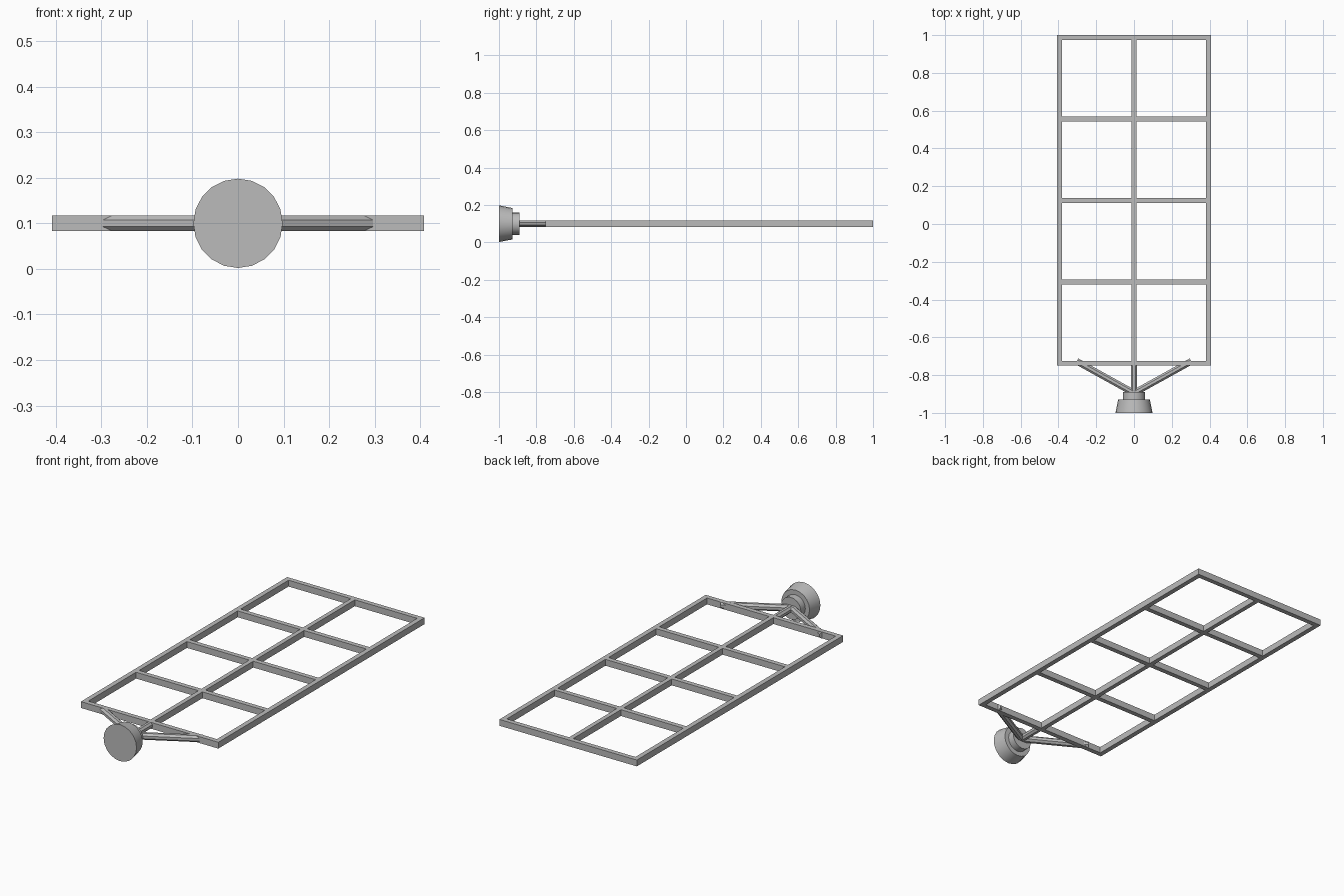
import bpy
from math import pi
from mathutils import Vector

cube = bpy.data.objects.get("Cube")
if cube:
    bpy.data.objects.remove(cube, do_unlink=True)

grey = bpy.data.materials.new("light grey metal")
grey.use_nodes = True
colour = (0.5, 0.5, 0.5, 1)
grey.diffuse_color = colour
grey.node_tree.nodes["Principled BSDF"].inputs["Base Color"].default_value = colour

MID = 0.1            # height of the centre plane
BAR = 0.026          # bar width
DEPTH = 0.034        # bar height
HALF = 0.408         # half width of the frame
FRONT, BACK = -0.75, 1.0


def bar(name, x, y, sx, sy):
    bpy.ops.mesh.primitive_cube_add(size=1, location=(x, y, MID))
    ob = bpy.context.object
    ob.name = name
    ob.scale = (sx, sy, DEPTH)
    bpy.ops.object.transform_apply(location=False, rotation=False)
    ob.data.materials.append(grey)


def rod(name, start, end, r1, r2, sides, spin=0):
    a, b = Vector(start), Vector(end)
    bpy.ops.mesh.primitive_cone_add(vertices=sides, radius1=r1, radius2=r2,
                                    depth=(b - a).length)
    ob = bpy.context.object
    ob.name = name
    ob.data.materials.append(grey)
    # turn the flats before aiming the rod along its axis
    ob.rotation_euler.z = spin
    bpy.ops.object.transform_apply(location=False, scale=False)
    ob.rotation_euler = (b - a).to_track_quat('Z', 'Y').to_euler()
    ob.location = (a + b) / 2
    bpy.ops.object.shade_smooth_by_angle(angle=pi / 6)


# Frame: side rails, centre rail, end rails and cross bars
length = BACK - FRONT
centre = (BACK + FRONT) / 2
for side, name in ((1, "left_rail"), (-1, "right_rail")):
    bar(name, side * (HALF - BAR / 2), centre, BAR, length)
bar("centre_rail", 0, centre, 0.024, length - 2 * BAR)
step = (length - BAR) / 4
for i in range(5):
    name = "front_rail" if i == 0 else "back_rail" if i == 4 else f"cross_bar_{i}"
    bar(name, 0, FRONT + BAR / 2 + i * step, 2 * (HALF - BAR), BAR)

# Struts from the hub to the front rail
hub = (0, -0.895, MID)
rod("centre_strut", hub, (0, -0.74, MID), 0.018, 0.018, 8, pi / 8)
for side, name in ((1, "left_strut"), (-1, "right_strut")):
    rod(name, hub, (side * 0.303, -0.727, MID), 0.0185, 0.0185, 8, pi / 8)

# Hub: tapered front disc and a smaller collar behind it
rod("hub_disc", (0, -1, MID), (0, -0.928, MID), 0.098, 0.084, 20)
rod("hub_collar", (0, -0.93, MID), (0, -0.89, MID), 0.059, 0.059, 20)
